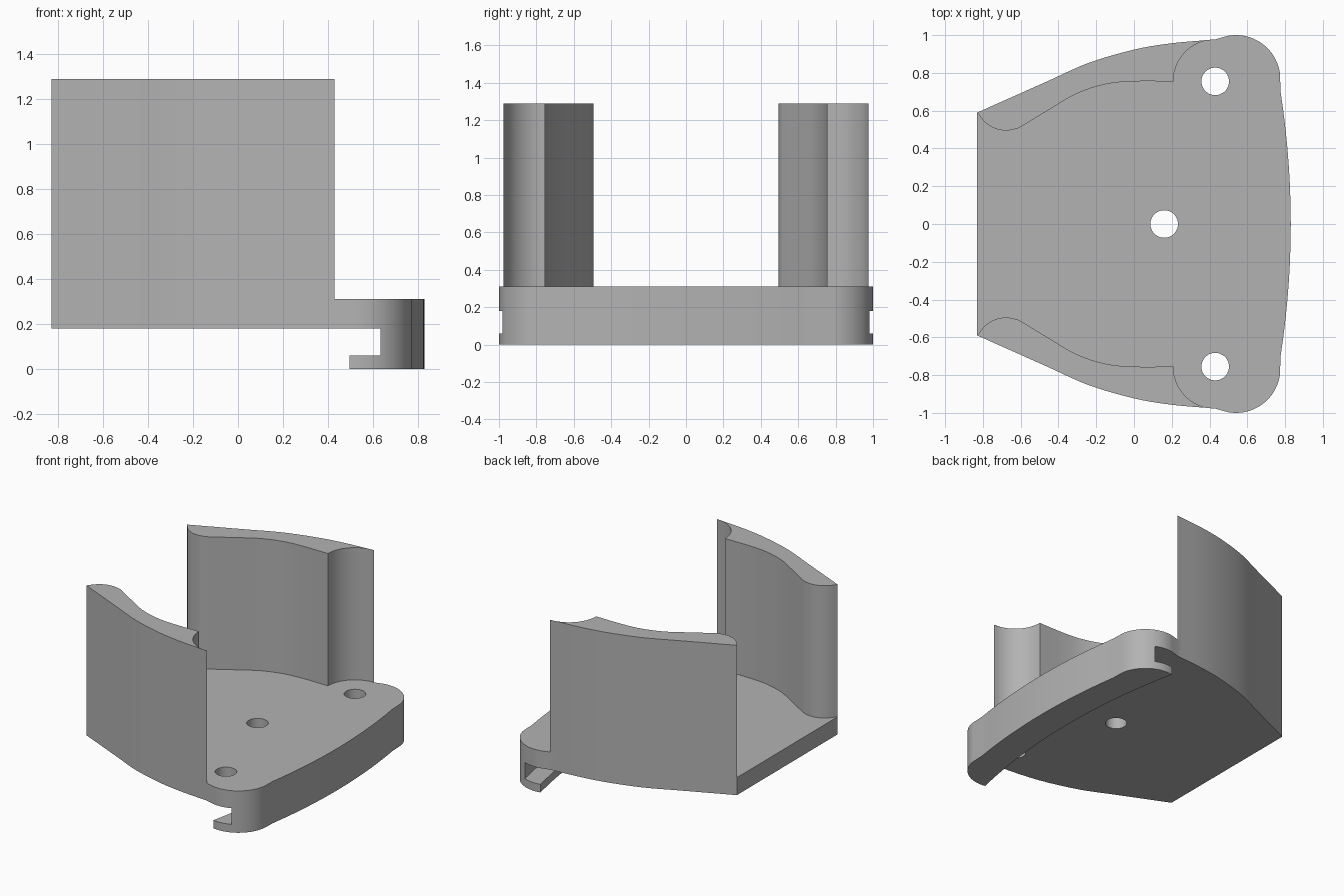
import bpy, bmesh
from math import sin, cos, radians, pi
from mathutils import Vector

cube = bpy.data.objects.get("Cube")
if cube:
    bpy.data.objects.remove(cube)

BOTTOM, TOP, WING_TOP = 0.18, 0.31, 1.29

grey = bpy.data.materials.new("plain grey")
grey.use_nodes = True
grey.diffuse_color = (0.45, 0.45, 0.45, 1)
grey.node_tree.nodes["Principled BSDF"].inputs["Base Color"].default_value = (0.45, 0.45, 0.45, 1)


def arc(cx, cy, r, a0, a1, n):
    """Points on an arc, angles in degrees."""
    angles = [radians(a0 + (a1 - a0) * i / n) for i in range(n + 1)]
    return [(cx + r * cos(a), cy + r * sin(a)) for a in angles]


def spline(pts, n=5):
    """Smooth curve through the points."""
    p = [Vector(q) for q in pts]
    p = [2 * p[0] - p[1]] + p + [2 * p[-1] - p[-2]]
    out = []
    for a, b, c, d in zip(p, p[1:], p[2:], p[3:]):
        for i in range(n):
            t = i / n
            out.append(tuple(0.5 * (2 * b + (c - a) * t + (2 * a - 5 * b + 4 * c - d) * t * t
                                    + (3 * b - a - 3 * c + d) * t ** 3)))
    return out + [tuple(pts[-1])]


def prism(name, outline, z0, z1):
    """Extrude a flat outline upward."""
    bm = bmesh.new()
    face = bm.faces.new([bm.verts.new((x, y, z0)) for x, y in outline])
    side = bmesh.ops.extrude_face_region(bm, geom=[face])["geom"]
    for v in side:
        if isinstance(v, bmesh.types.BMVert):
            v.co.z = z1
    bmesh.ops.recalc_face_normals(bm, faces=bm.faces)
    mesh = bpy.data.meshes.new(name)
    bm.to_mesh(mesh)
    bm.free()
    obj = bpy.data.objects.new(name, mesh)
    bpy.context.collection.objects.link(obj)
    mesh.materials.append(grey)
    return obj


def activate(obj):
    bpy.ops.object.select_all(action="DESELECT")
    obj.select_set(True)
    bpy.context.view_layer.objects.active = obj


def cut(target, cutter):
    """Subtract the cutter, then throw it away."""
    cutter.hide_render = True
    mod = target.modifiers.new("cut", "BOOLEAN")
    mod.operation, mod.solver, mod.object = "DIFFERENCE", "EXACT", cutter
    activate(target)
    bpy.ops.object.modifier_apply(modifier=mod.name)
    bpy.data.objects.remove(cutter)


def behind_front(x_mid):
    """Region behind a curve that runs parallel to the front edge."""
    ys = [-1.2 + 0.08 * i for i in range(31)]
    return [(-1.2, 1.2), (-1.2, -1.2)] + [(x_mid - 0.11 * y * y, y) for y in ys]


def mirrored(pts):
    return [(x, -y) for x, y in reversed(pts)]


# Shared flank curve, from the narrow end toward the rounded corner
flank = [(-0.83, 0.59)] + spline([(-0.46, 0.755), (-0.24, 0.853), (0, 0.923),
                                  (0.2, 0.957), (0.43, 0.977)])

# Base plate with a hooked lip along its curved edge
corner = arc(0.54, 0.765, 0.235, 101, 8, 20)
front = [(0.83 - 0.11 * y * y, y) for y in [0.7 - 0.1 * i for i in range(8)]]
half = flank + corner + front
base = prism("base_plate", half + mirrored(half[:-1]), 0, TOP)
cut(base, prism("under_cutter", behind_front(0.605), -0.1, BOTTOM))
cut(base, prism("slot_cutter", behind_front(0.74), 0.06, BOTTOM))

# Screw holes
for x, y in [(0.16, 0), (0.43, 0.755), (0.43, -0.755)]:
    cut(base, prism("hole_cutter", arc(x, y, 0.073, 0, 350, 35), -0.1, 0.5))

# Side wings: flank outside, hollow around the hole, wavy inner face
hollow = arc(0.43, 0.755, 0.222, 90, 180, 14)[1:]
inner = spline([(0.2, 0.755), (0, 0.755), (-0.15, 0.74), (-0.3, 0.692),
                (-0.43, 0.617), (-0.57, 0.532), (-0.62, 0.505), (-0.68, 0.495),
                (-0.74, 0.507), (-0.79, 0.54), (-0.83, 0.59)], 4)[1:-1]
wing = flank + hollow + inner
parts = [base,
         prism("left_wing", wing, TOP, WING_TOP),
         prism("right_wing", mirrored(wing), TOP, WING_TOP)]

for part in parts:
    activate(part)
    bpy.ops.object.shade_smooth_by_angle(angle=radians(30))
